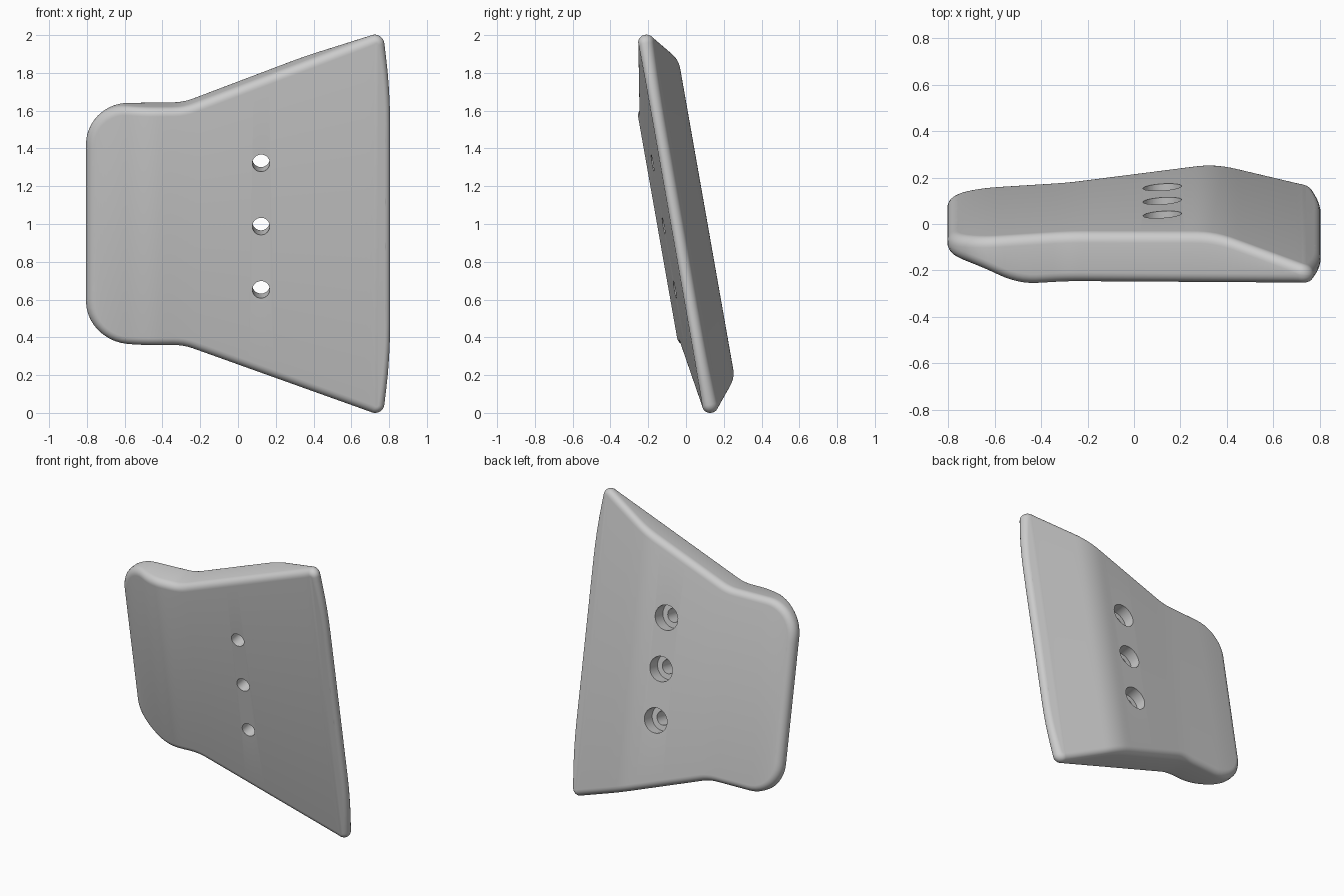
import bpy, bmesh
from math import radians, sin, cos, tan, pi, ceil
from mathutils import Vector, Matrix

cube = bpy.data.objects.get("Cube")
if cube:
    bpy.data.objects.remove(cube, do_unlink=True)

TILT = radians(10)
FILLET = 0.045
LIFT = 0.012

# Half outline of the plate in (x, height) with corner radii, from right to left
OUTLINE = [((0.805, 0), 0), ((0.805, 0.72), 3), ((0.767, 1.035), 0.05),
           ((-0.29, 0.64), 0.3), ((-0.805, 0.64), 0.22), ((-0.805, 0), 0)]
# Depth of the front and back surfaces along x
FRONT = [(-1, -0.02), (-0.67, -0.072), (-0.5, -0.155), (1, -0.066)]
BACK = [(-1, 0.032), (0.35, 0.118), (0.8, -0.02), (1, -0.08)]


def lerp_profile(points, x):
    for (x0, y0), (x1, y1) in zip(points, points[1:]):
        if x <= x1:
            return y0 + (y1 - y0) * (x - x0) / (x1 - x0)
    return points[-1][1]


def depth(points, x, window=0.08, n=8):
    """Profile depth with its corners blended."""
    return sum(lerp_profile(points, x + window * k / n) for k in range(-n, n + 1)) / (2 * n + 1)


def rounded(corners, step=0.03):
    """Polyline with filleted corners and evenly divided straight runs."""
    pts = [Vector(p) for p, _ in corners]
    path = [pts[0]]

    def line_to(q):
        p = path[-1]
        n = max(1, ceil((q - p).length / step))
        path.extend(p.lerp(q, k / n) for k in range(1, n + 1))

    for i in range(1, len(pts) - 1):
        a = (pts[i - 1] - pts[i]).normalized()
        b = (pts[i + 1] - pts[i]).normalized()
        half = a.angle(b) / 2
        r = corners[i][1]
        line_to(pts[i] + a * (r / tan(half)))
        centre = pts[i] + (a + b).normalized() * (r / sin(half))
        arm = path[-1] - centre
        end = pts[i] + b * (r / tan(half)) - centre
        sweep = arm.angle_signed(end)
        n = max(4, ceil(abs(sweep) / radians(9)))
        path.extend(centre + Matrix.Rotation(-sweep * k / n, 2) @ arm for k in range(1, n + 1))
    line_to(pts[-1])
    return path


# Plate: closed outline loops stepped around the rounded rim
half = rounded(OUTLINE)
loop = half + [Vector((p.x, -p.y)) for p in reversed(half[1:-1])]
count = len(loop)
inward = []
for i in range(count):
    t = (loop[(i + 1) % count] - loop[i]).normalized() + (loop[i] - loop[i - 1]).normalized()
    inward.append(Vector((-t.y, t.x)).normalized())

STEPS = 6
bm = bmesh.new()


def rim_loop(side, angle):
    verts = []
    for p, n in zip(loop, inward):
        thick = depth(BACK, p.x) - depth(FRONT, p.x)
        r = min(FILLET, 0.48 * thick)
        q = p + n * r * (1 - cos(angle))
        y = depth(FRONT, q.x) if side < 0 else depth(BACK, q.x)
        verts.append(bm.verts.new((q.x, y - side * r * (1 - sin(angle)), q.y)))
    return verts


angles = [pi / 2 * k / STEPS for k in range(STEPS + 1)]
rings = [rim_loop(-1, a) for a in reversed(angles)] + [rim_loop(1, a) for a in angles]
for r0, r1 in zip(rings, rings[1:]):
    for i in range(count):
        j = (i + 1) % count
        bm.faces.new((r0[i], r0[j], r1[j], r1[i]))
# Front and back faces as vertical strips
for ring in (rings[0], rings[-1]):
    for i in range(len(half) - 1):
        strip = [ring[i], ring[i + 1], ring[-(i + 1)], ring[-i] if i else ring[0]]
        bm.faces.new(list(dict.fromkeys(strip)))
bmesh.ops.recalc_face_normals(bm, faces=bm.faces)
mesh = bpy.data.meshes.new("mounting_plate")
bm.to_mesh(mesh)
bm.free()
plate = bpy.data.objects.new("mounting_plate", mesh)
bpy.context.collection.objects.link(plate)

# Three stepped screw holes: narrow bore in front, wide counterbore at the back
cutters = []
for row in (-1, 0, 1):
    for name, radius, y0, y1 in (("bore", 0.046, -0.4, 0.4), ("counterbore", 0.083, 0.022, 0.4)):
        bpy.ops.mesh.primitive_cylinder_add(
            vertices=40, radius=radius, depth=y1 - y0,
            location=(0.122, (y0 + y1) / 2, row * 0.34), rotation=(pi / 2, 0, 0))
        cutter = bpy.context.object
        cutter.name = "screw_" + name + "_cutter"
        cutter.hide_render = True
        cutters.append(cutter)
        mod = plate.modifiers.new(name, "BOOLEAN")
        mod.operation = "DIFFERENCE"
        mod.solver = "EXACT"
        mod.object = cutter
bpy.ops.object.select_all(action="DESELECT")
plate.select_set(True)
bpy.context.view_layer.objects.active = plate
for mod in list(plate.modifiers):
    bpy.ops.object.modifier_apply(modifier=mod.name)
for cutter in cutters:
    bpy.data.objects.remove(cutter, do_unlink=True)

# Lean the plate forward and rest it on the ground
plate.data.transform(Matrix.Translation((0, 0, LIFT)))
plate.data.transform(Matrix.Rotation(TILT, 4, "X"))
low = min(v.co.z for v in plate.data.vertices)
plate.data.transform(Matrix.Translation((0, 0, -low)))

grey = bpy.data.materials.new("plain_grey")
grey.use_nodes = True
colour = (0.6, 0.6, 0.6, 1)
grey.diffuse_color = colour
grey.node_tree.nodes["Principled BSDF"].inputs["Base Color"].default_value = colour
plate.data.materials.clear()
plate.data.materials.append(grey)
bpy.ops.object.shade_smooth_by_angle(angle=radians(35))
